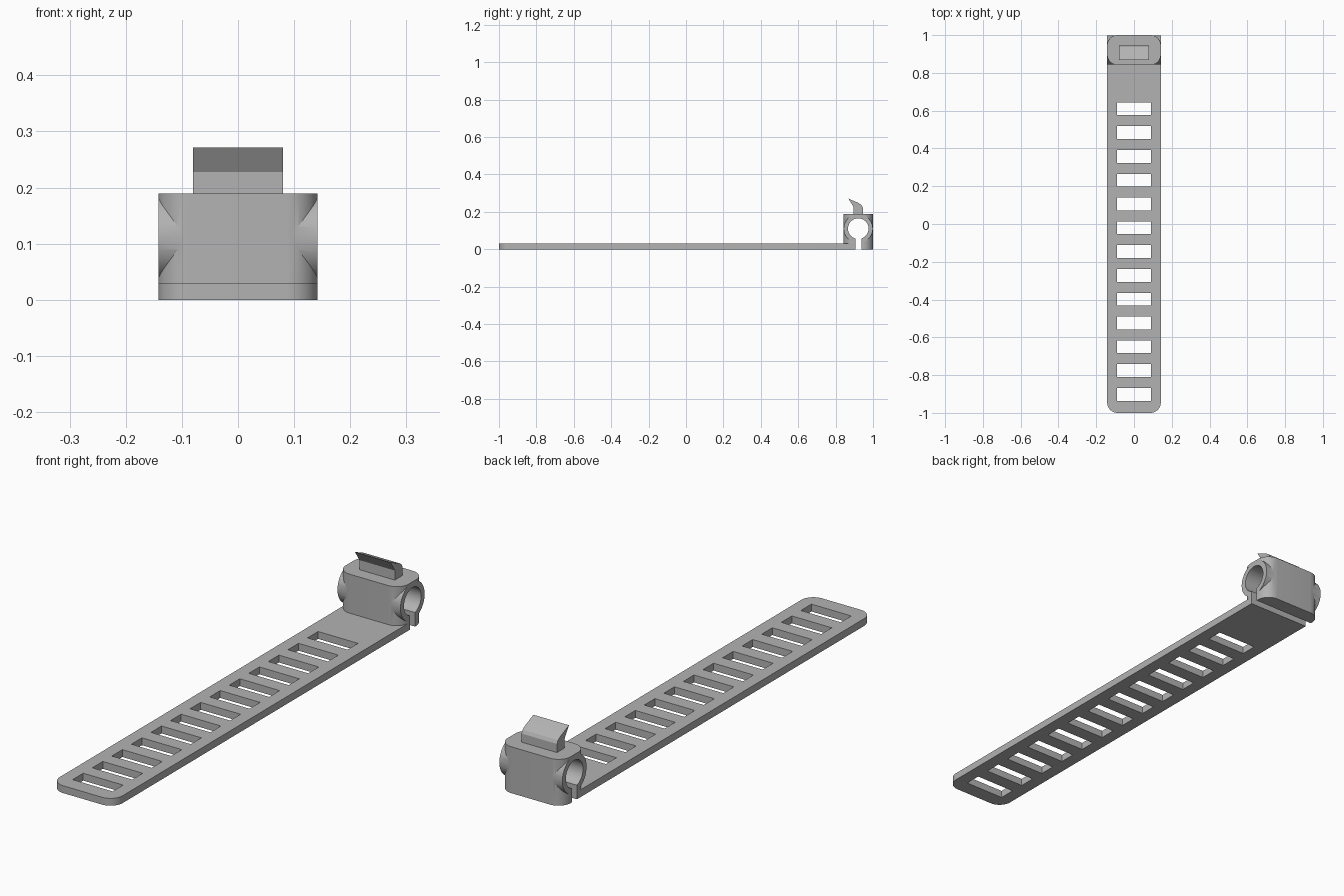
import bpy, bmesh, math
from mathutils import Matrix, Vector

cube = bpy.data.objects.get("Cube")
if cube:
    bpy.data.objects.remove(cube, do_unlink=True)

HALF_W = 0.142       # half width of strap and clamp
CORNER = 0.055       # plan corner radius
STRAP_T = 0.03       # strap thickness
CY, CZ = 0.921, 0.11  # axis of the tube

grey = bpy.data.materials.new("plain grey")
grey.use_nodes = True
grey.diffuse_color = (0.45, 0.45, 0.45, 1)
grey.node_tree.nodes["Principled BSDF"].inputs["Base Color"].default_value = (0.45, 0.45, 0.45, 1)


def prism(name, points, direction):
    """Extrude a closed 3D outline along a direction."""
    bm = bmesh.new()
    face = bm.faces.new([bm.verts.new(p) for p in points])
    new = bmesh.ops.extrude_face_region(bm, geom=[face])["geom"]
    bmesh.ops.translate(bm, verts=[v for v in new if isinstance(v, bmesh.types.BMVert)],
                        vec=Vector(direction))
    bmesh.ops.recalc_face_normals(bm, faces=bm.faces)
    return finish(name, bm)


def finish(name, bm):
    mesh = bpy.data.meshes.new(name)
    bm.to_mesh(mesh)
    bm.free()
    mesh.materials.append(grey)
    obj = bpy.data.objects.new(name, mesh)
    bpy.context.collection.objects.link(obj)
    return obj


def plan_outline(y0, y1, front_r, back_r, steps=12):
    """Rectangle seen from above with rounded front and back corners."""
    pts = []
    for sx, sy, r, start in ((1, -1, front_r, -90), (1, 1, back_r, 0),
                             (-1, 1, back_r, 90), (-1, -1, front_r, 180)):
        cx = sx * (HALF_W - r)
        cy = y1 - r if sy > 0 else y0 + r
        for i in range(steps + 1 if r else 1):
            a = math.radians(start + 90 * i / steps)
            pts.append((cx + r * math.cos(a), cy + r * math.sin(a), 0))
    return pts


def box(name, x, y0, y1, z0, z1):
    pts = [(-x, y0, z0), (x, y0, z0), (x, y1, z0), (-x, y1, z0)]
    return prism(name, pts, (0, 0, z1 - z0))


def tube(name, radius, half_len):
    bm = bmesh.new()
    turn = Matrix.Translation((0, CY, CZ)) @ Matrix.Rotation(math.pi / 2, 4, "Y")
    bmesh.ops.create_cone(bm, cap_ends=True, segments=72, radius1=radius, radius2=radius,
                          depth=2 * half_len, matrix=turn)
    return finish(name, bm)


def combine(target, other, operation):
    """Apply an exact boolean and drop the helper."""
    other.hide_render = True
    mod = target.modifiers.new("bool", "BOOLEAN")
    mod.operation, mod.solver, mod.object = operation, "EXACT", other
    bpy.context.view_layer.objects.active = target
    bpy.ops.object.modifier_apply(modifier=mod.name)
    bpy.data.objects.remove(other, do_unlink=True)


# Clamp: rounded block merged with a cross tube
clamp = prism("strap_and_clamp", plan_outline(0.842, 1.0, CORNER, CORNER), (0, 0, 0.189))
combine(clamp, tube("tube_outer", 0.0778, HALF_W), "UNION")

# Strap with a rounded free end
strap = prism("strap", plan_outline(-1.0, CY, CORNER, 0), (0, 0, STRAP_T))
combine(clamp, strap, "UNION")

# Bore and the gap beneath it
combine(clamp, tube("bore", 0.055, 0.3), "DIFFERENCE")
combine(clamp, box("gap", 0.3, CY - 0.016, CY + 0.016, -0.1, CZ), "DIFFERENCE")

# Row of adjustment slots
for i in range(13):
    y = 0.61 - 0.126 * i
    combine(clamp, box("slot", 0.09, y - 0.034, y + 0.034, -0.1, 0.1), "DIFFERENCE")

# Hook on top of the clamp
profile = [(0.895, 0.18), (0.895, 0.228), (0.868, 0.271), (0.925, 0.246),
           (0.938, 0.237), (0.945, 0.224), (0.945, 0.18)]
hook = prism("hook", [(-0.08, y, z) for y, z in profile], (0.16, 0, 0))
combine(clamp, hook, "UNION")

# Smooth the round surfaces, keep edges sharp
bpy.ops.object.select_all(action="DESELECT")
clamp.select_set(True)
bpy.context.view_layer.objects.active = clamp
bpy.ops.object.shade_smooth_by_angle(angle=math.radians(25))
